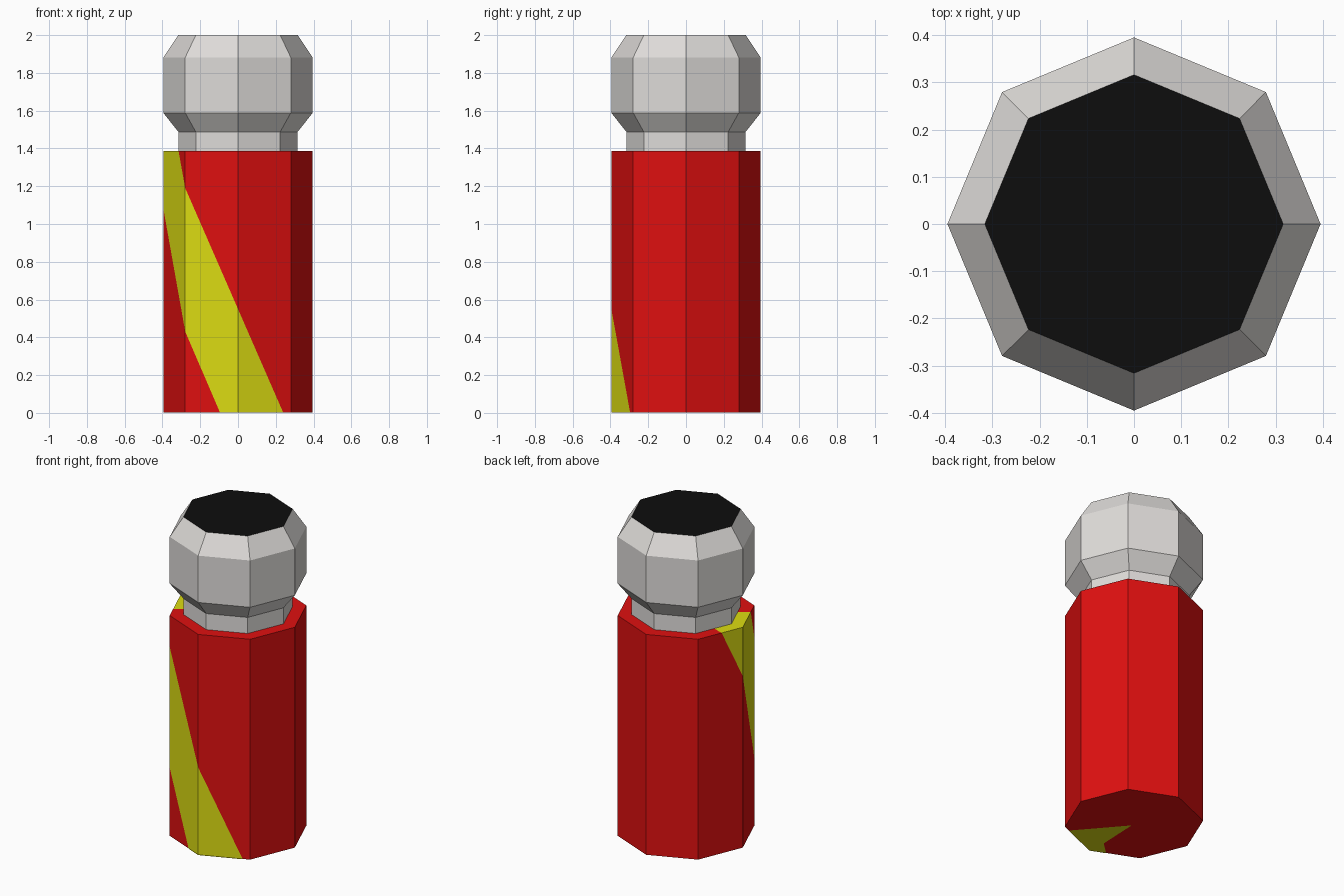
import bpy, bmesh, math
from mathutils import Vector

if "Cube" in bpy.data.objects:
    bpy.data.objects.remove(bpy.data.objects["Cube"])

R, RN, Z0, Z1 = 0.395, 0.316, 0.002, 1.387   # body radius, neck radius, body bottom and top
N = 8


def mat(name, col):
    m = bpy.data.materials.new(name)
    m.diffuse_color = (*col, 1)
    m.use_nodes = True
    m.node_tree.nodes["Principled BSDF"].inputs["Base Color"].default_value = m.diffuse_color
    return m


RED = mat("red", (0.74, 0.005, 0.005))
YELLOW = mat("yellow", (0.72, 0.72, 0.006))
SILVER = mat("silver", (0.74, 0.72, 0.70))
BLACK = mat("black", (0.004, 0.004, 0.004))


def finish(name, bm, mats):
    me = bpy.data.meshes.new(name)
    bm.to_mesh(me)
    bm.free()
    for m in mats:
        me.materials.append(m)
    ob = bpy.data.objects.new(name, me)
    bpy.context.collection.objects.link(ob)
    return ob


def on_side(u, r, z):
    """Point on the octagon; u counts sides from +x, counter-clockwise."""
    k = math.floor(u)
    a, b = (Vector((math.cos(i * math.tau / N), math.sin(i * math.tau / N), 0)) * r for i in (k, k + 1))
    p = a.lerp(b, u - k)
    p.z = z
    return p


def side_param(p):
    """Inverse of on_side."""
    a = (math.atan2(p.y, p.x) % math.tau) / (math.tau / N)
    k = math.floor(a)
    h = math.pi / N
    return k + 0.5 + math.tan((a - k - 0.5) * 2 * h) / (2 * math.tan(h))


def lathe(bm, profile):
    rings = [[bm.verts.new(on_side(k, r, z)) for k in range(N)] for r, z in profile]
    for lo, hi in zip(rings, rings[1:]):
        for k in range(N):
            j = (k + 1) % N
            bm.faces.new((lo[k], lo[j], hi[j], hi[k]))
    return rings


# stripe edges: height as a function of the side parameter
def upper(u):
    return 0.55 + 0.64 * (6 - u)


def lower(u):
    return 0.43 + 0.65 * (5 - u)


# Body: octagonal tube with shoulder ring and bottom, stripe cut into the sides
bm = bmesh.new()
rings = lathe(bm, [(R, Z0), (R, Z1), (RN, Z1)])
bm.faces.new(rings[0][::-1])


def cut(k, flat, co, no):
    """Cut only the faces on side k (shoulder if flat, else wall)."""
    bm.normal_update()
    fs = [f for f in bm.faces if (f.normal.z > 0.5 if flat else abs(f.normal.z) < 0.5)
          and math.floor(side_param(f.calc_center_median())) == k]
    geom = set(fs)
    for f in fs:
        geom.update(f.edges)
        geom.update(f.verts)
    bmesh.ops.bisect_plane(bm, geom=list(geom), dist=1e-5, plane_co=co, plane_no=no)


for edge in (upper, lower):
    for k in range(3, 7):
        a, b = on_side(k, R, edge(k)), on_side(k + 0.999999, R, edge(k + 1))
        out = on_side(k + 0.5, 1, 0)
        cut(k, False, a, (b - a).cross(out).normalized())
    # the stripe runs radially across the shoulder
    u = 3.523 if edge is lower else 4.692
    p = on_side(u, 1, 0)
    cut(math.floor(u), True, (0, 0, Z1), Vector((-p.y, p.x, 0)).normalized())

bm.normal_update()
for f in bm.faces:
    c = f.calc_center_median()
    if f.normal.z > -0.5:
        u = side_param(c)
        f.material_index = int(lower(u) < c.z < upper(u))
finish("body", bm, [RED, YELLOW])

# Stripe end on the underside: thin plate
bm = bmesh.new()
e1, e2, corner = on_side(6.85, R, 0), on_side(5.67, R, 0), on_side(6, R, 0)
pts = [(0, -0.02, 0), (-0.01, -0.28, 0), e2, corner, e1]
vs = [bm.verts.new(p) for p in pts]
bm.faces.new(vs)
bmesh.ops.triangulate(bm, faces=bm.faces[:])
bm.normal_update()
for f in bm.faces:
    if f.normal.z > 0:
        f.normal_flip()
finish("underside_stripe", bm, [YELLOW])

# Cap: neck, flared head with bevelled rim, black top
bm = bmesh.new()
rings = lathe(bm, [(RN, Z1), (RN, 1.488), (R, 1.588), (R, 1.882), (RN, 2.0)])
bm.faces.new(rings[-1]).material_index = 1
finish("cap", bm, [SILVER, BLACK])
